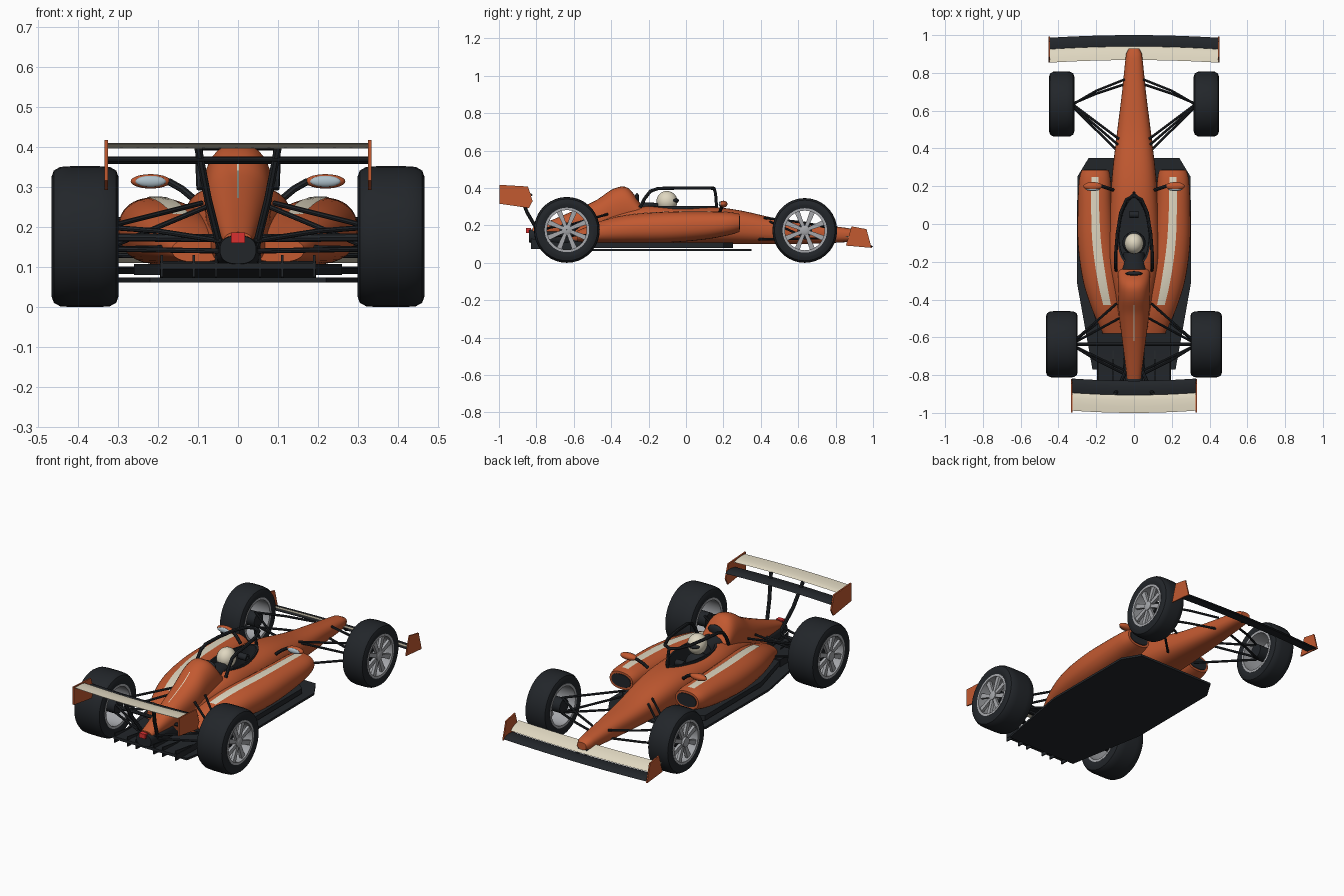
import bpy, bmesh
from math import sin, cos, pi, copysign
from mathutils import Vector, Matrix

if "Cube" in bpy.data.objects:
    bpy.data.objects.remove(bpy.data.objects["Cube"])

def material(name, rgb):
    m = bpy.data.materials.new(name)
    m.diffuse_color = (*rgb, 1)
    m.use_nodes = True
    m.node_tree.nodes["Principled BSDF"].inputs["Base Color"].default_value = m.diffuse_color
    return m

ORANGE = material("orange", (0.54, 0.10, 0.03))
DARK = material("dark", (0.016, 0.019, 0.023))
CREAM = material("cream", (0.74, 0.68, 0.53))
METAL = material("metal", (0.38, 0.39, 0.41))
GLASS = material("glass", (0.42, 0.52, 0.58))
RED = material("red", (0.7, 0.03, 0.03))

def finish(name, bm, mat):
    bmesh.ops.recalc_face_normals(bm, faces=bm.faces)
    me = bpy.data.meshes.new(name)
    bm.to_mesh(me)
    bm.free()
    me.materials.append(mat)
    ob = bpy.data.objects.new(name, me)
    bpy.context.collection.objects.link(ob)
    return ob

def skin(name, rings, mat, loop=False, cap=True, closed=True):
    """Bridge a list of equal-length point rings."""
    bm = bmesh.new()
    vs = [[bm.verts.new(p) for p in r] for r in rings]
    n = len(vs[0])
    for a, b in zip(vs, vs[1:] + vs[:1] if loop else vs[1:]):
        for i in range(n if closed else n - 1):
            j = (i + 1) % n
            bm.faces.new((a[i], a[j], b[j], b[i]))
    if cap and not loop:
        bm.faces.new(vs[0])
        bm.faces.new(vs[-1])
    return finish(name, bm, mat)

def section_at(S, y):
    """Smoothly interpolate rows (y, x centre, half width, bottom, top); y descending."""
    i = next((k for k in range(len(S) - 2) if y >= S[k + 1][0]), len(S) - 2)
    def slope(k, c):
        a, b = S[max(k - 1, 0)], S[min(k + 1, len(S) - 1)]
        return (b[c] - a[c]) / (b[0] - a[0])
    h = S[i + 1][0] - S[i][0]
    t = (y - S[i][0]) / h
    return [(2*t**3 - 3*t*t + 1) * S[i][c] + (t**3 - 2*t*t + t) * h * slope(i, c)
            + (3*t*t - 2*t**3) * S[i + 1][c] + (t**3 - t*t) * h * slope(i + 1, c) for c in range(1, 5)]

def loft(name, S, mat, side=1, n=2.5, span=None, arc=None, off=0.0, steps=32):
    """Superellipse body along y; arc gives an open strip lying on the surface."""
    y0, y1 = span or (S[0][0], S[-1][0])
    rings = []
    for k in range(steps + 1):
        y = y0 + (y1 - y0) * k / steps
        xc, hw, zb, zt = section_at(S, y)
        a0, a1, m = (*arc, 5) if arc else (0, 360, 32)
        r = []
        for i in range(m):
            a = (a0 + (a1 - a0) * i / ((m - 1) if arc else m)) * pi / 180
            c, s = cos(a), sin(a)
            r.append((side * (xc + (hw + off) * copysign(abs(c) ** (2 / n), c)), y,
                      (zb + zt) / 2 + ((zt - zb) / 2 + off) * copysign(abs(s) ** (2 / n), s)))
        rings.append(r)
    return skin(name, rings, mat, cap=not arc, closed=not arc)

def prism(name, pts, axis, lo, hi, mat):
    """Extrude a 2D outline: axis x takes (y,z) points, axis z takes (x,y)."""
    f = (lambda p, d: (d, *p)) if axis == "x" else (lambda p, d: (*p, d))
    return skin(name, [[f(p, d) for p in pts] for d in (lo, hi)], mat)

def tube(name, pts, r, mat=DARK):
    cu = bpy.data.curves.new(name, "CURVE")
    cu.dimensions, cu.bevel_depth, cu.bevel_resolution, cu.use_fill_caps = "3D", r, 2, True
    sp = cu.splines.new("POLY")
    sp.points.add(len(pts) - 1)
    for p, c in zip(sp.points, pts):
        p.co = (*c, 1)
    cu.materials.append(mat)
    ob = bpy.data.objects.new(name, cu)
    bpy.context.collection.objects.link(ob)
    return ob

def ball(name, loc, scale, mat):
    bm = bmesh.new()
    bmesh.ops.create_uvsphere(bm, u_segments=24, v_segments=14, radius=1)
    bmesh.ops.transform(bm, matrix=Matrix.Translation(loc) @ Matrix.Diagonal((*scale, 1)), verts=bm.verts)
    return finish(name, bm, mat)

def lathe(name, prof, loc, mat, n=36):
    """Revolve a closed (x, radius) profile about the x axis."""
    x, y, z = loc
    return skin(name, [[(x + px, y + r * cos(2*pi*k/n), z + r * sin(2*pi*k/n)) for px, r in prof]
                       for k in range(n)], mat, loop=True)

def wing(name, w, lead, trail, thick, sweep, mat):
    prof = [(0, 0), (.08, .5), (.3, .9), (.65, .7), (1, .12), (1, -.12), (.6, -.1), (.1, -.35)]
    rings = []
    for k in range(17):
        u = k / 8 - 1
        rings.append([(u * w, lead[0] + (trail[0] - lead[0]) * t + sweep * u * u,
                       lead[1] + (trail[1] - lead[1]) * t + thick * h) for t, h in prof])
    return skin(name, rings, mat)

# Central body and engine cover
TUB = [(.93, 0, .028, .125, .165), (.91, 0, .04, .115, .178), (.7, 0, .063, .103, .207),
       (.5, 0, .088, .10, .234), (.3, 0, .112, .10, .278), (.18, 0, .122, .10, .295),
       (0, 0, .132, .10, .30), (-.2, 0, .135, .10, .307), (-.4, 0, .10, .10, .27), (-.65, 0, .055, .10, .20)]
COVER = [(-.235, 0, .085, .2, .305), (-.31, 0, .086, .18, .40), (-.385, 0, .084, .16, .397),
         (-.48, 0, .08, .14, .335), (-.62, 0, .062, .14, .27), (-.82, 0, .036, .14, .187)]
tub = loft("main_body", TUB, ORANGE, steps=60)
loft("engine_cover", COVER, ORANGE, n=2.3)
loft("cover_stripe", COVER, CREAM, n=2.3, span=(-.43, -.62), arc=(89, 91), off=.002, steps=10)
ball("air_intake", (0, -.262, .345), (.045, .012, .028), DARK)
loft("gearbox", [(-.5, 0, .06, .09, .2), (-.7, 0, .055, .095, .185), (-.84, 0, .045, .108, .178)], DARK, steps=8)
prism("tail_light", [(-.855, .16), (-.83, .16), (-.83, .186), (-.855, .186)], "x", -.018, .018, RED)

# Cockpit opening and dark liner
def oval(sc, z):
    return [(.08 * sc * cos(a) * (1 - .22 * sin(a)), -.035 + .185 * sc * sin(a), z)
            for a in [2 * pi * k / 32 for k in range(32)]]
cutter = skin("cockpit_cutter", [oval(1, .17), oval(1, .5)], DARK)
cutter.hide_render = True
cutter.hide_viewport = True
cut = tub.modifiers.new("cockpit", "BOOLEAN")
cut.object, cut.operation, cut.solver = cutter, "DIFFERENCE", "EXACT"
liner = skin("cockpit_liner", [oval(1.06, .28), oval(1.06, .303), oval(.96, .303), oval(.94, .178), oval(.01, .176)], DARK, cap=False)
loft("headrest", [(-.15, 0, .055, .18, .32), (-.24, 0, .07, .18, .325)], DARK, steps=4)
ball("driver_torso", (0, -.10, .22), (.062, .06, .06), DARK)
ball("helmet", (0, -.102, .328), (.05, .056, .056), CREAM)
ball("visor", (0, -.07, .333), (.04, .032, .016), DARK)
lathe("steering_wheel", [(-.025, .018), (.025, .018), (.025, .008), (-.025, .008)], (0, .05, .275), DARK, 12)

# Protective hoop around the cockpit
half = [(.095, -.245, .295), (.097, -.22, .345), (.097, -.19, .383), (.096, -.15, .397), (.088, -.05, .40),
        (.07, .06, .40), (.04, .13, .40), (0, .15, .398)]
tube("cockpit_hoop", half + [(-x, y, z) for x, y, z in half[-2::-1]], .009)
tube("hoop_pillar", [(0, .15, .40), (0, .158, .37), (0, .165, .28)], .008)

# Side pods, stripes, mirrors
POD = [(.285, .205, .072, .165, .262), (.24, .207, .083, .15, .27), (.1, .207, .09, .125, .274),
       (-.1, .198, .099, .108, .272), (-.3, .17, .10, .106, .258), (-.45, .138, .085, .108, .225),
       (-.58, .10, .065, .112, .172)]
for s in (-1, 1):
    loft("side_pod", POD, ORANGE, s, 2.3)
    loft("pod_inlet", POD, DARK, s, 2.3, span=(.288, .27), off=-.012, steps=2)
    loft("pod_stripe", POD, CREAM, s, 2.3, span=(.25, -.43), arc=(80, 101), off=.002)
    tube("mirror_stem", [(s*.11, .18, .27), (s*.14, .19, .295), (s*.17, .2, .312), (s*.20, .2, .314)], .009)
    ball("mirror_shell", (s*.218, .2, .314), (.05, .022, .018), ORANGE)
    ball("mirror_glass", (s*.218, .184, .314), (.038, .009, .014), GLASS)

# Floor, upper step and diffuser
def outline(pts):
    return pts + [(-x, y) for x, y in reversed(pts)]
prism("floor", outline([(.24, .35), (.30, .25), (.302, -.31), (.22, -.77)]), "z", .062, .074, DARK)
prism("floor_step", outline([(.2, .25), (.26, .2), (.26, -.3), (.18, -.6)]), "z", .08, .108, DARK)
prism("diffuser", [(-.56, .072), (-.56, .115), (-.70, .105), (-.83, .11), (-.83, .095), (-.7, .074)], "x", -.195, .195, DARK)
for x in (-.19, -.11, -.055, .055, .11, .19):
    prism("diffuser_strake", [(-.62, .066), (-.83, .075), (-.83, .13), (-.62, .10)], "x", x - .003, x + .003, DARK)

# Front and rear wings
wing("front_wing_main", .447, (1.0, .085), (.925, .098), .012, -.014, DARK)
wing("front_wing_flap", .447, (.94, .11), (.868, .142), .008, -.014, CREAM)
wing("rear_wing_main", .327, (-.83, .362), (-.915, .366), .014, .012, DARK)
wing("rear_wing_flap", .327, (-.905, .398), (-1.0, .408), .007, .012, CREAM)
for s in (-1, 1):
    prism("front_endplate", [(.885, .195), (.965, .18), (.992, .08), (.855, .092)], "x", s*.445, s*.452, ORANGE)
    prism("rear_endplate", [(-.998, .417), (-.845, .408), (-.82, .33), (-.84, .293), (-.998, .316)],
          "x", s*.325, s*.333, ORANGE)
    tube("rear_wing_pylon", [(s*.045, -.78, .15), (s*.075, -.85, .27), (s*.10, -.90, .40)], .01)
    tube("front_wing_pylon", [(s*.025, .91, .135), (s*.025, .93, .095)], .008)

# Wheels: tyre, rim, spokes, hub
def wheel(name, x, y, hw, R, s):
    c = (x, y, R)
    side = [(hw - .006, .116), (hw, .135), (hw, R - .028), (hw - .006, R - .011), (hw - .022, R - .002), (hw * .4, R)]
    lathe(name + "_tyre", side + [(-a, r) for a, r in reversed(side)], c, DARK)
    lathe(name + "_rim", [(hw - .004, .119), (hw - .004, .106), (hw - .03, .108), (-hw + .03, .108),
                          (-hw + .004, .106), (-hw + .004, .119)], c, METAL)
    o = s * (hw - .022)
    lathe(name + "_hub", [(o - .02, .001), (o - .02, .026), (o + .012, .026), (o + .016, .018), (o + .016, .001)], c, METAL, 20)
    lathe(name + "_brake", [(-s*hw, .001), (-s*hw, .04), (o - s*.02, .04), (o - s*.02, .001)], c, DARK, 20)
    bm = bmesh.new()
    for k in range(8):
        M = Matrix.Translation(c) @ Matrix.Rotation(2 * pi * (k + .5) / 8, 4, "X")
        r = [[bm.verts.new(M @ Vector((o + dx, w * q, d))) for dx, q in ((-.008, -1), (.008, -1), (.008, 1), (-.008, 1))]
             for d, w in ((.015, .009), (.112, .014))]
        for i in range(4):
            j = (i + 1) % 4
            bm.faces.new((r[0][i], r[0][j], r[1][j], r[1][i]))
        bm.faces.new(r[0])
        bm.faces.new(r[1])
    finish(name + "_spokes", bm, METAL)

for s in (-1, 1):
    wheel("front_wheel", s * .383, .635, .067, .173, s)
    wheel("rear_wheel", s * .382, -.637, .084, .176, s)

# Suspension arms
ARMS = {
    "front_upper_arm": [(.085, .42, .24), (.33, .63, .215)],
    "front_upper_arm_fore": [(.05, .765, .185), (.2, .705, .20), (.33, .63, .215)],
    "front_lower_arm": [(.09, .39, .125), (.33, .625, .13)],
    "front_lower_arm_fore": [(.05, .74, .13), (.2, .69, .13), (.33, .635, .13)],
    "front_pushrod": [(.08, .45, .22), (.32, .63, .14)],
    "rear_upper_arm": [(.09, -.42, .26), (.33, -.63, .20)],
    "rear_upper_arm_aft": [(.04, -.80, .165), (.2, -.72, .19), (.33, -.64, .20)],
    "rear_lower_arm": [(.11, -.46, .15), (.33, -.63, .145)],
    "rear_lower_arm_aft": [(.04, -.78, .14), (.33, -.64, .145)],
    "rear_pushrod": [(.08, -.50, .25), (.32, -.63, .15)],
    "driveshaft": [(.03, -.637, .172), (.33, -.637, .174)],
}
for name, pts in ARMS.items():
    for s in (-1, 1):
        tube(name, [(s * x, y, z) for x, y, z in pts], .010 if name == "driveshaft" else .0065)

# Tubes to meshes, then smooth shading with sharp edges kept
bpy.ops.object.select_all(action="DESELECT")
for kind in ("CURVE", "MESH"):
    for ob in bpy.data.objects:
        if ob.type == kind and ob != cutter:
            ob.select_set(True)
            bpy.context.view_layer.objects.active = ob
    if kind == "CURVE":
        bpy.ops.object.convert(target="MESH")
bpy.ops.object.shade_smooth_by_angle(angle=0.6)
